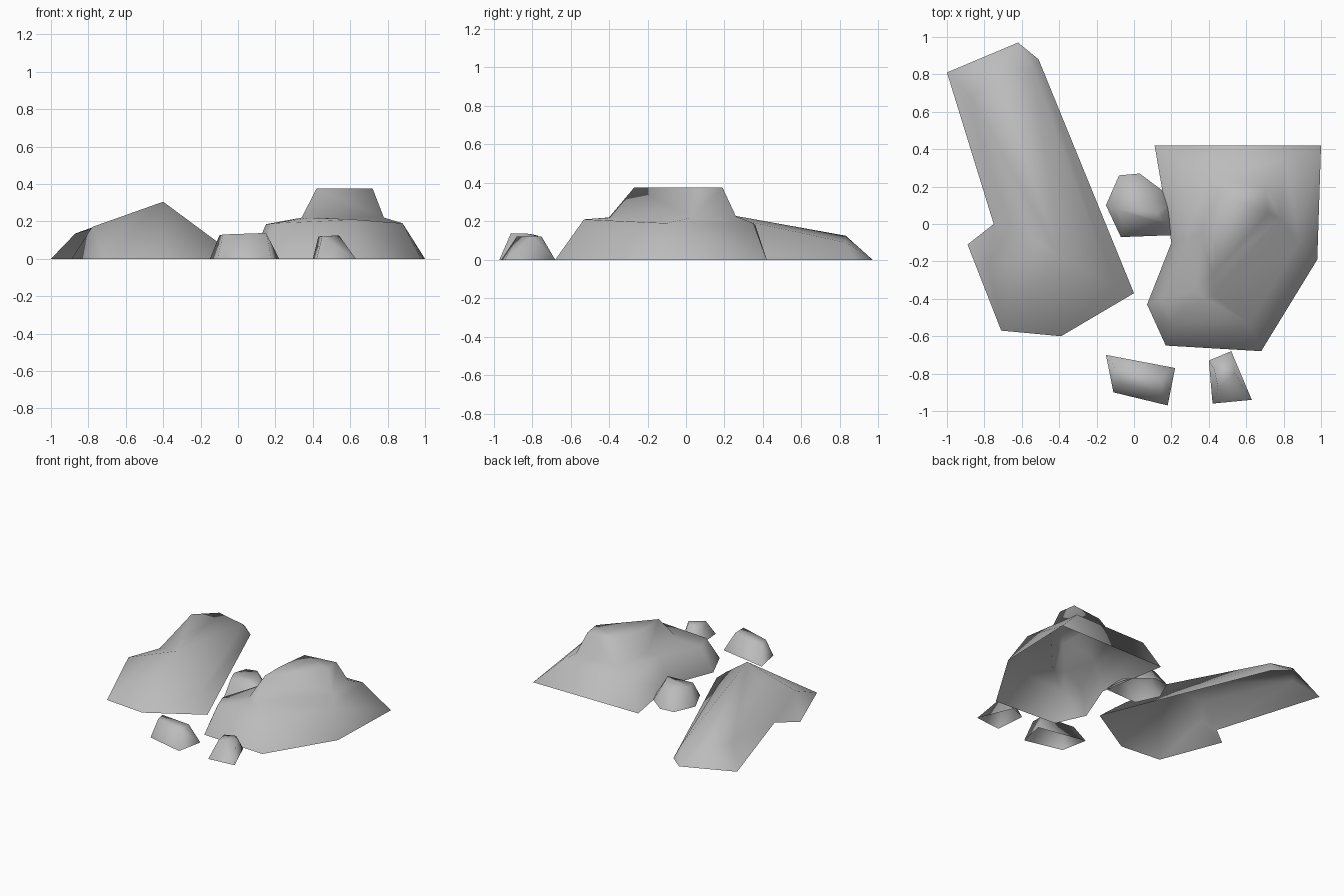
import bpy, bmesh

default = bpy.data.objects.get("Cube")
if default:
    bpy.data.objects.remove(default, do_unlink=True)

# One plain stone colour
stone = bpy.data.materials.new("stone_grey")
stone.use_nodes = True
GREY = (0.5, 0.5, 0.5, 1.0)
stone.diffuse_color = GREY
stone.node_tree.nodes["Principled BSDF"].inputs["Base Color"].default_value = GREY


def rock(name, outline, *rings, apex=0):
    """Loft a ground outline through the upper rings and fan the top from one
    corner. Repeated points collapse, and the underside stays open."""
    bm = bmesh.new()
    ground = [(x, y, 0) for x, y in outline]
    loops = [[bm.verts.new(p) for p in ring] for ring in (ground, *rings)]
    count = len(outline)
    for low, high in zip(loops, loops[1:]):
        for i in range(count):
            j = (i + 1) % count
            bm.faces.new((low[i], low[j], high[j], high[i]))
    top = loops[-1][apex:] + loops[-1][:apex]
    for a, b in zip(top[1:], top[2:]):
        bm.faces.new((top[0], a, b))
    bmesh.ops.remove_doubles(bm, verts=bm.verts[:], dist=0.001)
    bmesh.ops.triangulate(bm, faces=[f for f in bm.faces if len(f.verts) > 3])
    bmesh.ops.recalc_face_normals(bm, faces=bm.faces[:])
    if sum(f.normal.z * f.calc_area() for f in bm.faces) < 0:
        bmesh.ops.reverse_faces(bm, faces=bm.faces[:])
    for face in bm.faces:
        face.smooth = True
    mesh = bpy.data.meshes.new(name)
    bm.to_mesh(mesh)
    bm.free()
    mesh.materials.append(stone)
    obj = bpy.data.objects.new(name, mesh)
    bpy.context.collection.objects.link(obj)
    return obj


# Long ridge, with its peak near the front and a notch in the outer side
shoulder = (-.78, -.21, .17)
rock("long_ridge_rock",
     [(-1, .81), (-.62, .97), (-.51, .88), (0, -.37),
      (-.39, -.6), (-.71, -.57), (-.89, -.11), (-.75, 0)],
     [(-.87, .68, .135), (-.74, .83, .125), (-.54, .83, .09), (-.11, -.33, .09),
      (-.4, -.17, .305), shoulder, shoulder, (-.65, -.02, .2)],
     apex=4)

# Broad rock: sloping skirt, shallow shelf and a raised flat cap
cap_tip = (.42, -.27, .375)
rock("broad_capped_rock",
     [(.11, .42), (1, .42), (.98, -.19), (.68, -.68),
      (.17, -.65), (.07, -.43), (.2, -.1)],
     [(.22, .36, .18), (.81, .35, .19), (.88, -.1, .19), (.62, -.53, .21),
      (.2, -.53, .19), (.15, -.4, .185), (.28, -.08, .2)],
     [(.4, .25, .215), (.75, .26, .225), (.78, .03, .22), (.42, -.38, .22),
      (.38, -.4, .22), (.34, -.35, .22), (.36, -.05, .215)],
     [(.45, .16, .375), (.7, .19, .375), (.72, .06, .375), cap_tip,
      cap_tip, cap_tip, (.42, -.1, .375)])

# Rounded rock between the two large ones
rock("middle_rock",
     [(-.15, .1), (-.08, .26), (.03, .27), (.15, .18),
      (.19, .1), (.2, .02), (.2, -.06), (-.07, -.07)],
     [(-.09, .08, .125), (-.05, .17, .13), (.03, .19, .13), (.09, .13, .135),
      (.12, .06, .135), (.14, .02, .125), (.13, .01, .12), (-.06, 0, .12)])

# Two small stones at the front
rock("front_stone_wide",
     [(-.15, -.7), (.22, -.77), (.18, -.97), (-.11, -.9)],
     [(-.1, -.77, .125), (.15, -.81, .135), (.15, -.91, .138), (-.08, -.85, .13)])
rock("front_stone_narrow",
     [(.4, -.73), (.52, -.68), (.63, -.94), (.42, -.96)],
     [(.43, -.78, .12), (.51, -.75, .12), (.54, -.8, .125), (.45, -.88, .12)])
